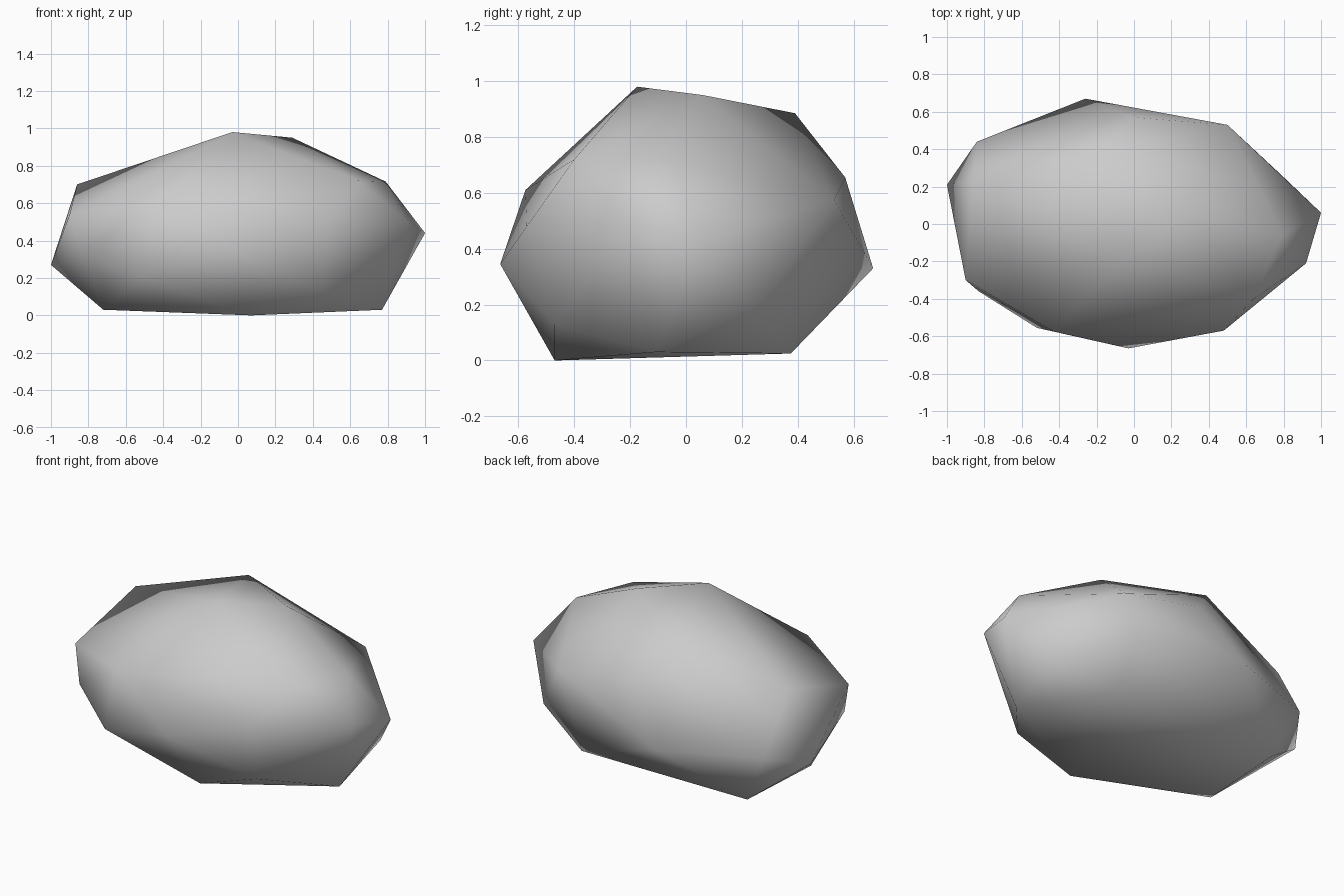
import bpy, bmesh

# Corner points of the boulder, grouped by level
base = [(0.07, -0.47, 0.0), (0.77, -0.11, 0.03), (-0.72, -0.19, 0.03),
        (-0.685, 0.38, 0.03), (0.45, 0.375, 0.025), (0.455, -0.47, 0.13),
        (0.79, 0.26, 0.18), (-0.52, -0.555, 0.21)]
waist = [(-1.0, 0.21, 0.27), (-0.83, -0.36, 0.33), (-0.26, 0.67, 0.33),
         (-0.03, -0.665, 0.345), (-0.84, 0.44, 0.35), (0.42, 0.52, 0.33),
         (1.0, 0.06, 0.44), (0.92, -0.21, 0.49), (0.48, -0.57, 0.48)]
shoulder = [(-0.90, -0.30, 0.54), (0.50, 0.53, 0.575), (-0.43, -0.575, 0.61),
            (0.0, 0.57, 0.655), (-0.86, 0.23, 0.70), (0.79, -0.06, 0.715),
            (0.64, -0.40, 0.72)]
crown = [(-0.20, 0.39, 0.885), (0.29, 0.06, 0.95), (-0.03, -0.175, 0.98)]

# Boulder: convex hull around the corners
bm = bmesh.new()
for p in base + waist + shoulder + crown:
    bm.verts.new(p)
bmesh.ops.convex_hull(bm, input=bm.verts[:])
bmesh.ops.delete(bm, geom=[v for v in bm.verts if not v.link_faces], context='VERTS')
bmesh.ops.recalc_face_normals(bm, faces=bm.faces[:])
for f in bm.faces:
    f.smooth = True

mesh = bpy.data.meshes.new("boulder")
bm.to_mesh(mesh)
bm.free()

# Plain stone colour
stone = bpy.data.materials.new("stone_grey")
stone.diffuse_color = (0.6, 0.6, 0.6, 1.0)
mesh.materials.append(stone)

boulder = bpy.data.objects.new("boulder", mesh)
bpy.context.collection.objects.link(boulder)
